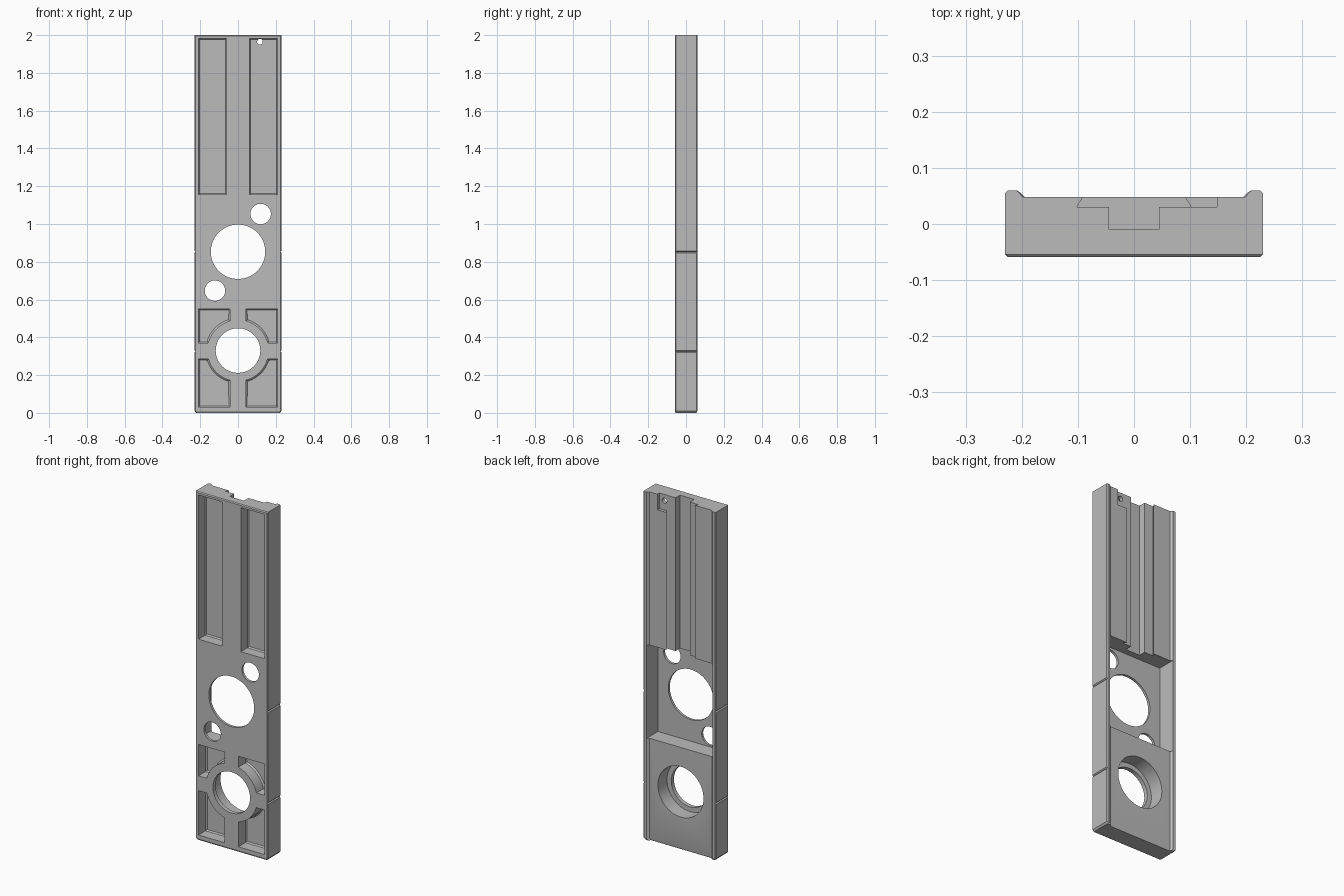
import bpy, bmesh, math

cube = bpy.data.objects.get("Cube")
if cube:
    bpy.data.objects.remove(cube, do_unlink=True)

grey = bpy.data.materials.new("plain grey")
grey.use_nodes = True
colour = (0.5, 0.5, 0.5, 1)
grey.diffuse_color = colour
grey.node_tree.nodes["Principled BSDF"].inputs["Base Color"].default_value = colour


def finish(bm, name):
    bmesh.ops.recalc_face_normals(bm, faces=bm.faces)
    mesh = bpy.data.meshes.new(name)
    bm.to_mesh(mesh)
    bm.free()
    mesh.materials.append(grey)
    obj = bpy.data.objects.new(name, mesh)
    bpy.context.collection.objects.link(obj)
    return obj


def loft(rings, name):
    """Skin a stack of matching rings and cap both ends."""
    bm = bmesh.new()
    loops = [[bm.verts.new(p) for p in ring] for ring in rings]
    n = len(loops[0])
    for a, b in zip(loops, loops[1:]):
        for i in range(n):
            j = (i + 1) % n
            bm.faces.new((a[i], a[j], b[j], b[i]))
    bm.faces.new(loops[0][::-1])
    bm.faces.new(loops[-1])
    return finish(bm, name)


def prism(points, axis, start, end, edge=0):
    """Extrude an outline along y or z; edge chamfers the far cap."""
    def place(p, h):
        return (p[0], p[1], h) if axis == "z" else (p[0], h, p[1])
    obj = loft([[place(p, h) for p in points] for h in (start, end)], "cutter")
    if edge:
        bm = bmesh.new()
        bm.from_mesh(obj.data)
        far = [f for f in bm.faces if all(abs(v.co.y - end) < 1e-5 for v in f.verts)]
        bmesh.ops.inset_region(bm, faces=far, thickness=edge, depth=edge)
        bm.to_mesh(obj.data)
        bm.free()
    return obj


def box(x0, x1, z0, z1):
    return [(x0, z0), (x1, z0), (x1, z1), (x0, z1)]


def circle(x, z, r, n=64):
    return [(x + r * math.cos(2 * math.pi * i / n), z + r * math.sin(2 * math.pi * i / n))
            for i in range(n)]


def flip(points, side):
    return [(side * x, z) for x, z in points]


# Main bar: railed cross-section with softened ends
half = [(0.225, -0.059), (0.23, -0.054), (0.23, 0.055), (0.225, 0.06), (0.209, 0.06), (0.198, 0.048)]
outline = half + [(-x, y) for x, y in reversed(half)]
panel = loft([
    [(x * 0.965, y * 0.92, 0) for x, y in outline],
    [(x, y, 0.01) for x, y in outline],
    [(x, y, 1.995) for x, y in outline],
    [(x, max(y, -0.054), 2) for x, y in outline]], "slide_panel")


def cut(tool):
    mod = panel.modifiers.new("cut", "BOOLEAN")
    mod.operation = "DIFFERENCE"
    mod.solver = "EXACT"
    mod.object = tool
    bpy.context.view_layer.objects.active = panel
    bpy.ops.object.modifier_apply(modifier=mod.name)
    bpy.data.objects.remove(tool, do_unlink=True)


# Rear recess behind the thin middle wall
cut(prism(box(-0.21, 0.21, 0.585, 1.12), "y", -0.045, 0.1))

# Dovetail channel with a deeper central slot
channel = [(0.045, -0.01), (0.045, 0.03), (0.102, 0.03), (0.091, 0.048), (0.091, 0.1)]
cut(prism(channel + [(-x, y) for x, y in reversed(channel)], "z", 1.1, 2.1))
cut(prism(box(0.08, 0.148, 1.91, 2.1), "y", 0.03, 0.1))

# Front pockets, mirrored left and right
RING_Z, RING_R = 0.33, 0.163


def corner_pocket(outer_z, arm_z):
    """Corner recess wrapped around the ring."""
    up = 1 if outer_z > RING_Z else -1
    a0 = math.acos(0.043 / RING_R)
    a1 = math.asin(abs(arm_z - RING_Z) / RING_R)
    arc = []
    for i in range(13):
        a = a0 + (a1 - a0) * i / 12
        arc.append((RING_R * math.cos(a), RING_Z + up * RING_R * math.sin(a)))
    return [(0.21, outer_z), (0.043, outer_z)] + arc + [(0.21, arm_z)]


for side in (1, -1):
    cut(prism(flip(box(0.06, 0.21, 1.155, 1.983), side), "y", -0.1, 0.0, 0.008))
    for outer_z, arm_z in ((0.55, 0.37), (0.03, 0.285)):
        cut(prism(flip(corner_pocket(outer_z, arm_z), side), "y", -0.1, 0.005, 0.008))
    # Side index notches
    for z in (0.853, 0.326):
        notch = [(0.24, z - 0.014), (0.224, z), (0.24, z + 0.014)]
        cut(prism(flip(notch, side), "y", -0.1, 0.1))

# Through holes
for x, z, r in ((0, 0.853, 0.144), (0.12, 1.053, 0.054), (-0.122, 0.647, 0.054),
                (0, RING_Z, 0.118), (0.116, 1.965, 0.015)):
    cut(prism(circle(x, z, r), "y", -0.1, 0.1))

# Rear counterbore
cut(prism(circle(0, RING_Z, 0.145), "y", -0.035, 0.1))

bpy.ops.object.select_all(action="DESELECT")
panel.select_set(True)
bpy.context.view_layer.objects.active = panel
bpy.ops.object.shade_smooth_by_angle(angle=math.radians(25))
